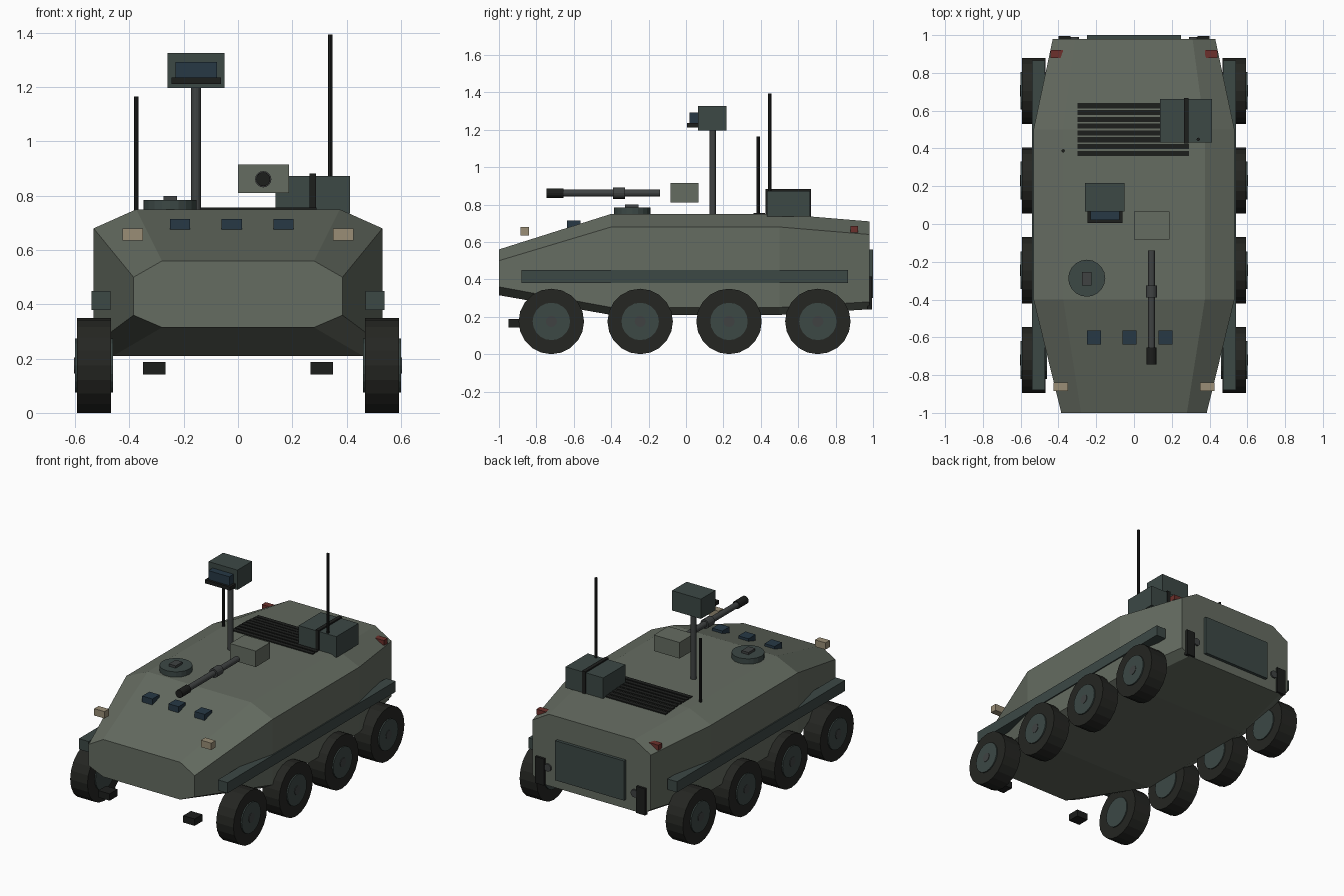
import bpy, bmesh
from math import pi
from mathutils import Matrix

if "Cube" in bpy.data.objects:
    bpy.data.objects.remove(bpy.data.objects["Cube"])


def material(name, r, g, b):
    m = bpy.data.materials.new(name)
    m.diffuse_color = (r, g, b, 1)
    m.use_nodes = True
    m.node_tree.nodes["Principled BSDF"].inputs["Base Color"].default_value = m.diffuse_color
    return m


HULL = material("hull_green", .13, .15, .12)
DARK = material("dark_green", .045, .065, .06)
BLACK = material("black", .012, .013, .012)
TYRE = material("rubber", .018, .019, .016)
METAL = material("gun_metal", .05, .055, .055)
GLASS = material("blue_glass", .02, .04, .06)
LAMP = material("lamp", .32, .27, .18)
RED = material("red_lamp", .15, .03, .025)


def finish(name, bm, mat):
    bmesh.ops.recalc_face_normals(bm, faces=bm.faces)
    me = bpy.data.meshes.new(name)
    bm.to_mesh(me)
    bm.free()
    me.materials.append(mat)
    ob = bpy.data.objects.new(name, me)
    bpy.context.collection.objects.link(ob)
    return ob


def box(name, x, y, z, mat):
    """Box from (min, max) pairs on each axis."""
    bm = bmesh.new()
    size = [b - a for a, b in (x, y, z)]
    mid = [(a + b) / 2 for a, b in (x, y, z)]
    bmesh.ops.create_cube(bm, size=1, matrix=Matrix.Translation(mid) @ Matrix.Diagonal((*size, 1)))
    return finish(name, bm, mat)


def mirrored_box(name, x, y, z, mat):
    box(name + "_right", x, y, z, mat)
    box(name + "_left", (-x[1], -x[0]), y, z, mat)


def cylinder(name, axis, span, centre, r, mat, sides=16):
    """Cylinder along an axis; centre holds the other two coordinates in order."""
    mid = list(centre)
    mid.insert("XYZ".index(axis), sum(span) / 2)
    rot = {"X": Matrix.Rotation(pi / 2, 4, "Y"), "Y": Matrix.Rotation(pi / 2, 4, "X"),
           "Z": Matrix.Identity(4)}[axis]
    bm = bmesh.new()
    bmesh.ops.create_cone(bm, cap_ends=True, segments=sides, radius1=r, radius2=r,
                          depth=span[1] - span[0], matrix=Matrix.Translation(mid) @ rot)
    ob = finish(name, bm, mat)
    return ob


# Hull: octagonal sections joined along the length
# y, roof half width, roof z, side half width, shoulder z, lower z, belly half width, belly z
stations = [(-1, .28, .56, .385, .50, .36, .28, .315),
            (-.4, .375, .75, .532, .68, .25, .46, .21),
            (.5, .375, .75, .532, .68, .25, .46, .21),
            (.98, .31, .71, .43, .64, .28, .37, .24)]
bm = bmesh.new()
rings = []
for y, tw, tz, sw, sz, lz, bw, bz in stations:
    half = [(tw, tz), (sw, sz), (sw, lz), (bw, bz)]
    loop = half + [(-x, z) for x, z in reversed(half)]
    rings.append([bm.verts.new((x, y, z)) for x, z in loop])
for a, b in zip(rings, rings[1:]):
    for i in range(8):
        j = (i + 1) % 8
        bm.faces.new((a[i], a[j], b[j], b[i]))
bm.faces.new(rings[0])
bm.faces.new(rings[-1])
finish("hull", bm, HULL)

# Side rails
mirrored_box("side_rail", (.47, .54), (-.88, .865), (.38, .45), DARK)

# Wheels: four per side
for i, y in enumerate((-.72, -.245, .23, .705)):
    for side, s in (("right", 1), ("left", -1)):
        def span(a, b):
            return tuple(sorted((s * a, s * b)))
        tag = f"{side}_{i + 1}"
        cylinder("tyre_" + tag, "X", span(.468, .593), (y, .175), .175, TYRE, 20)
        cylinder("hub_" + tag, "X", span(.461, .601), (y, .175), .1, DARK, 20)
        cylinder("hub_cap_" + tag, "X", span(.59, .604), (y, .175), .03, METAL, 12)

# Lamps and tow fittings
mirrored_box("headlight", (.35, .425), (-.885, -.84), (.635, .68), LAMP)
mirrored_box("tail_light", (.375, .443), (.88, .92), (.65, .685), RED)
mirrored_box("front_tow_hook", (.267, .35), (-.95, -.87), (.142, .187), BLACK)
mirrored_box("rear_bracket", (.335, .4), (.97, .995), (.24, .415), BLACK)
for side, s in (("right", 1), ("left", -1)):
    cylinder("rear_tow_eye_" + side, "Y", (.97, .99), (s * .315, .36), .025, METAL, 12)

# Rear door
box("rear_door", (-.25, .25), (.97, 1.0), (.30, .56), DARK)

# Vision blocks on the sloping nose
for i, x in enumerate((-.213, -.023, .167)):
    box(f"vision_block_{i + 1}", (x - .037, x + .037), (-.637, -.563), (.67, .715), GLASS)

# Roof hatch
cylinder("hatch", "Z", (.745, .785), (-.25, -.287), .098, DARK, 20)
box("hatch_handle", (-.275, -.225), (-.325, -.255), (.78, .8), METAL)

# Gun
box("gun_housing", (0, .187), (-.083, .067), (.81, .915), HULL)
gun = (.093, .861)
cylinder("gun_barrel", "Y", (-.70, -.14), gun, .019, METAL)
cylinder("gun_sleeve", "Y", (-.39, -.325), gun, .03, METAL)
cylinder("gun_muzzle", "Y", (-.745, -.655), gun, .026, BLACK)

# Sensor mast
cylinder("mast", "Z", (.74, 1.21), (-.155, .143), .018, METAL)
box("sensor_head", (-.26, -.05), (.065, .217), (1.197, 1.327), DARK)
box("sensor_window", (-.23, -.077), (.02, .08), (1.235, 1.293), GLASS)
box("sensor_sill", (-.245, -.062), (.005, .08), (1.212, 1.235), BLACK)

# Engine grille slats
for i in range(8):
    y = .374 + i * .036
    z = .75 - max(0, y - .5) * .083
    box(f"grille_slat_{i + 1}", (-.3, .29), (y - .0135, y + .0135), (z - .015, z + .006), BLACK)

# Stowage box with strap
box("stowage_box", (.138, .412), (.432, .662), (.735, .873), DARK)
box("stowage_strap", (.264, .288), (.426, .668), (.735, .882), BLACK)

# Antennas
cylinder("antenna_left", "Z", (.72, 1.165), (-.375, .387), .009, BLACK, 8)
cylinder("antenna_right", "Z", (.72, 1.395), (.34, .448), .009, BLACK, 8)
